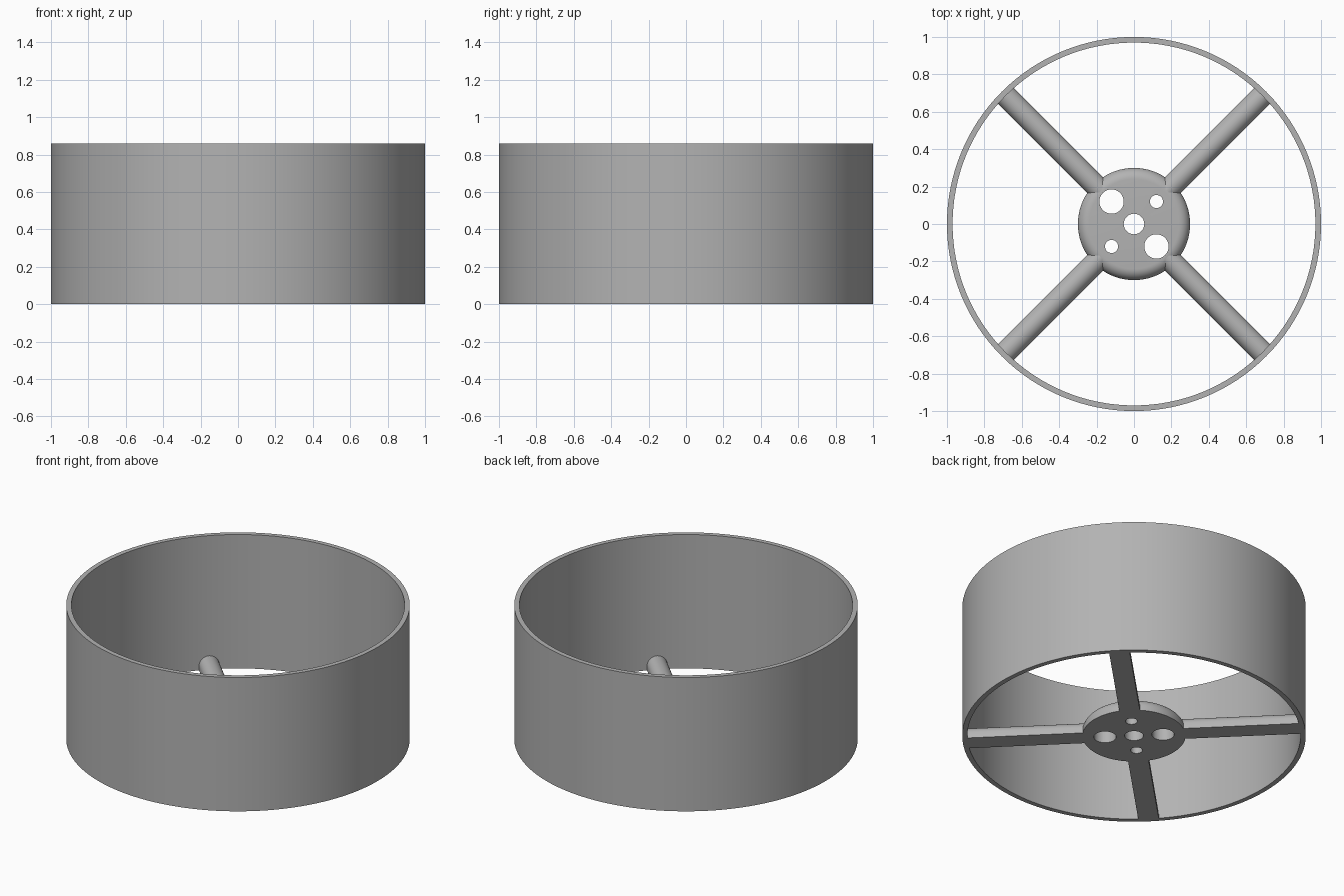
import bpy, bmesh, math
from mathutils import Matrix

if "Cube" in bpy.data.objects:
    bpy.data.objects.remove(bpy.data.objects["Cube"], do_unlink=True)

grey = bpy.data.materials.new("plain grey")
grey.use_nodes = True
colour = (0.45, 0.45, 0.45, 1)
grey.diffuse_color = colour
grey.node_tree.nodes["Principled BSDF"].inputs["Base Color"].default_value = colour

HEIGHT, EDGE = 0.088, 0.06   # hub and spoke height, rounding radius


def finish(name, bm):
    """Turn a bmesh into a smooth-shaded grey object."""
    bmesh.ops.remove_doubles(bm, verts=bm.verts, dist=1e-5)
    bmesh.ops.recalc_face_normals(bm, faces=bm.faces)
    mesh = bpy.data.meshes.new(name)
    bm.to_mesh(mesh)
    bm.free()
    mesh.materials.append(grey)
    ob = bpy.data.objects.new(name, mesh)
    bpy.context.scene.collection.objects.link(ob)
    smooth(ob)
    return ob


def smooth(ob):
    bpy.ops.object.select_all(action="DESELECT")
    ob.select_set(True)
    bpy.context.view_layer.objects.active = ob
    bpy.ops.object.shade_smooth_by_angle(angle=math.radians(30))


def lathe(name, profile, steps, closed):
    """Spin a (radius, z) profile around the z axis."""
    bm = bmesh.new()
    vs = [bm.verts.new((r, 0, z)) for r, z in profile]
    es = [bm.edges.new(p) for p in zip(vs, vs[1:])]
    if closed:
        es.append(bm.edges.new((vs[-1], vs[0])))
    bmesh.ops.spin(bm, geom=vs + es, cent=(0, 0, 0), axis=(0, 0, 1),
                   angle=math.tau, steps=steps, use_merge=True)
    return finish(name, bm)


def arc(cx, cz, start, end, n):
    """Points on an arc of the rounding radius."""
    angles = [math.radians(start + (end - start) * i / n) for i in range(n + 1)]
    return [(cx + EDGE * math.cos(a), cz + EDGE * math.sin(a)) for a in angles]


# Outer ring
lathe("outer_ring", [(1, 0), (1, 0.86), (0.97, 0.86), (0.97, 0)], 128, True)

# Hub disc with a rounded upper edge
hub = lathe("hub", [(0, 0), (0.3, 0)] + arc(0.3 - EDGE, HEIGHT - EDGE, 0, 90, 10)
            + [(0, HEIGHT)], 96, False)

# Holes through the hub: centre, two large, two small
holes = [(0, 0, 0.055), (-0.12, 0.12, 0.065), (0.12, -0.12, 0.065),
         (0.12, 0.12, 0.035), (-0.12, -0.12, 0.035)]
bm = bmesh.new()
for x, y, r in holes:
    bmesh.ops.create_cone(bm, cap_ends=True, segments=48, radius1=r, radius2=r,
                          depth=1, matrix=Matrix.Translation((x, y, 0)))
cutter = finish("hole_cutter", bm)
cut = hub.modifiers.new("holes", "BOOLEAN")
cut.operation, cut.solver, cut.object = "DIFFERENCE", "EXACT", cutter
bpy.context.view_layer.objects.active = hub
bpy.ops.object.modifier_apply(modifier="holes")
bpy.data.objects.remove(cutter, do_unlink=True)
smooth(hub)

# Four arched spokes between hub and ring
section = [(-EDGE, 0), (EDGE, 0)] + arc(0, HEIGHT - EDGE, 0, 180, 20)
for i, name in enumerate(["back_left", "back_right", "front_right", "front_left"]):
    bm = bmesh.new()
    face = bm.faces.new([bm.verts.new((0.25, y, z)) for y, z in section])
    out = bmesh.ops.extrude_face_region(bm, geom=[face], use_keep_orig=True)
    moved = [v for v in out["geom"] if isinstance(v, bmesh.types.BMVert)]
    bmesh.ops.translate(bm, verts=moved, vec=(0.73, 0, 0))
    bmesh.ops.rotate(bm, verts=bm.verts, cent=(0, 0, 0),
                     matrix=Matrix.Rotation(math.radians(45 + 90 * i), 3, "Z"))
    finish(name + "_spoke", bm)
